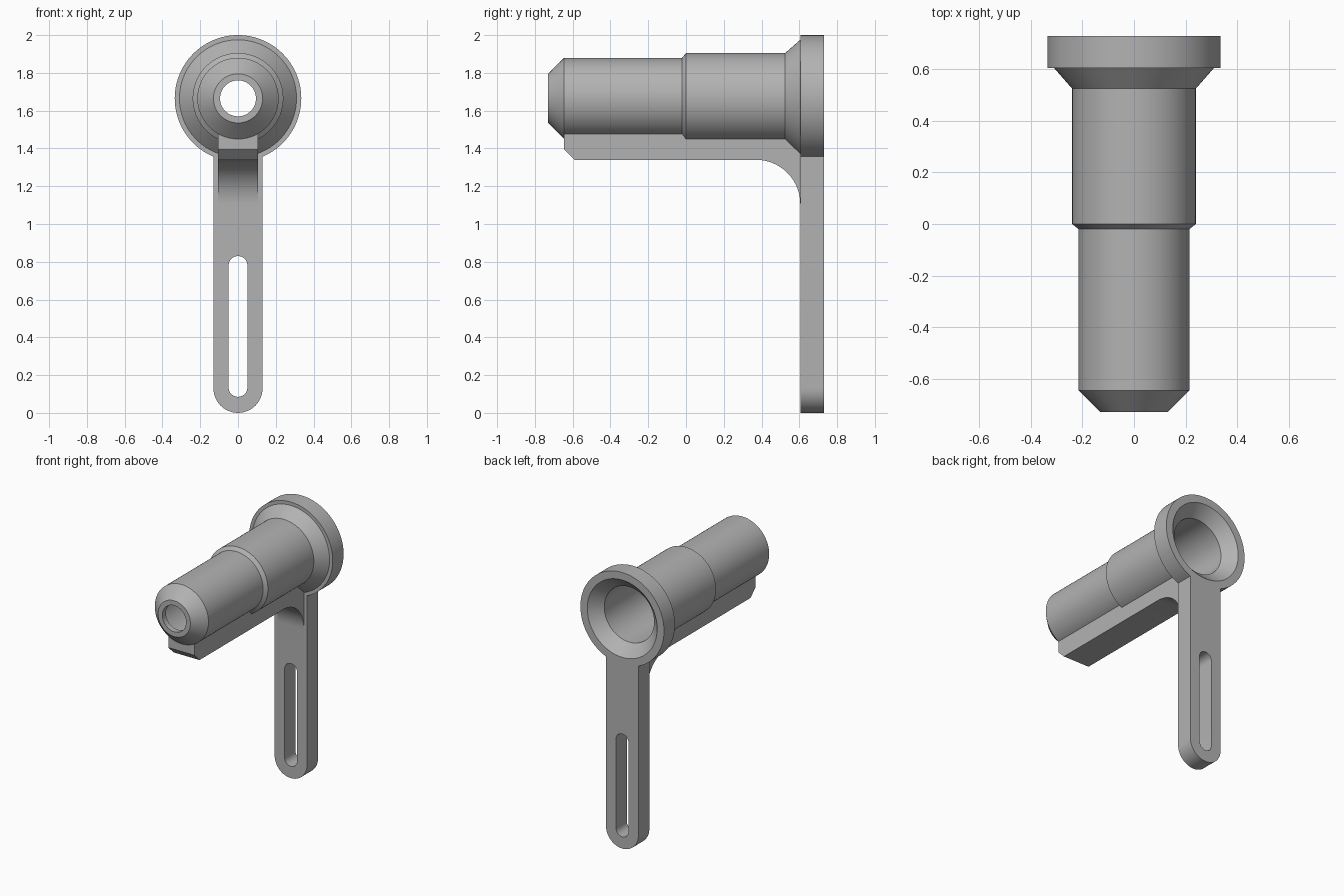
import bpy
import bmesh
from math import pi, sin, cos, radians
from mathutils import Vector

if "Cube" in bpy.data.objects:
    bpy.data.objects.remove(bpy.data.objects["Cube"])

AXIS_Z = 1.665
BACK, PLATE = 0.73, 0.605

grey = bpy.data.materials.new("plain grey")
grey.use_nodes = True
grey.diffuse_color = (0.45, 0.45, 0.45, 1)
grey.node_tree.nodes["Principled BSDF"].inputs["Base Color"].default_value = (0.45, 0.45, 0.45, 1)


def finish(bm, name):
    bmesh.ops.remove_doubles(bm, verts=bm.verts, dist=1e-5)
    bmesh.ops.recalc_face_normals(bm, faces=bm.faces)
    mesh = bpy.data.meshes.new(name)
    bm.to_mesh(mesh)
    bm.free()
    mesh.materials.append(grey)
    obj = bpy.data.objects.new(name, mesh)
    bpy.context.collection.objects.link(obj)
    return obj


def lathe(name, profile, steps=96):
    """Turn a closed (y, radius) profile around the barrel axis."""
    bm = bmesh.new()
    verts = [bm.verts.new((0, y, AXIS_Z + r)) for y, r in profile]
    edges = [bm.edges.new(pair) for pair in zip(verts, verts[1:])]
    bmesh.ops.spin(bm, geom=verts + edges, cent=(0, 0, AXIS_Z), axis=(0, 1, 0),
                   angle=2 * pi, steps=steps, use_merge=True)
    return finish(bm, name)


def extrude(name, points, direction):
    """Extrude a closed outline along a vector."""
    bm = bmesh.new()
    face = bm.faces.new([bm.verts.new(p) for p in points])
    out = bmesh.ops.extrude_face_region(bm, geom=[face])
    moved = [g for g in out["geom"] if isinstance(g, bmesh.types.BMVert)]
    bmesh.ops.translate(bm, verts=moved, vec=Vector(direction))
    return finish(bm, name)


def arc(cx, cz, r, start, end, n=24):
    return [(cx + r * cos(radians(start + (end - start) * i / n)),
             cz + r * sin(radians(start + (end - start) * i / n))) for i in range(n + 1)]


def combine(target, tool, operation):
    mod = target.modifiers.new(tool.name, "BOOLEAN")
    mod.operation = operation
    mod.solver = "EXACT"
    mod.object = tool
    bpy.context.view_layer.objects.active = target
    bpy.ops.object.modifier_apply(modifier=mod.name)
    bpy.data.objects.remove(tool)


# Stepped barrel with a flared rim
body = lathe("barrel_and_bracket", [
    (-0.73, 0), (-0.73, 0.13), (-0.645, 0.215), (-0.02, 0.215), (0, 0.24),
    (0.525, 0.24), (PLATE, 0.31), (PLATE, 0.335), (BACK, 0.335), (BACK, 0)])

# Hanging arm with a round foot
foot = arc(0, 0.13, 0.13, 180, 360)
arm = extrude("arm", [(x, PLATE, z) for x, z in foot + [(0.13, 1.5), (-0.13, 1.5)]],
              (0, BACK - PLATE, 0))

# Rib under the barrel, chamfered in front and filleted into the arm
fillet = arc(0.37, 1.105, 0.235, 90, 0)
side = [(-0.645, 1.55), (-0.645, 1.395), (-0.59, 1.34)] + fillet + [(0.66, 1.105), (0.66, 1.55)]
rib = extrude("rib", [(-0.105, y, z) for y, z in side], (0.21, 0, 0))

# Cutters: the hollow bore and the long slot
bore = lathe("bore", [
    (-0.8, 0), (-0.8, 0.095), (-0.69, 0.095), (-0.6, 0.2), (0.65, 0.2),
    (BACK, 0.28), (0.8, 0.35), (0.8, 0)])
slot_outline = arc(0, 0.135, 0.05, 180, 360) + arc(0, 0.78, 0.05, 0, 180)
slot = extrude("slot", [(x, 0.5, z) for x, z in slot_outline], (0, 0.4, 0))

for tool, operation in ((arm, "UNION"), (rib, "UNION"),
                        (bore, "DIFFERENCE"), (slot, "DIFFERENCE")):
    combine(body, tool, operation)

bpy.ops.object.select_all(action="DESELECT")
body.select_set(True)
bpy.context.view_layer.objects.active = body
bpy.ops.object.shade_smooth_by_angle(angle=radians(25))
